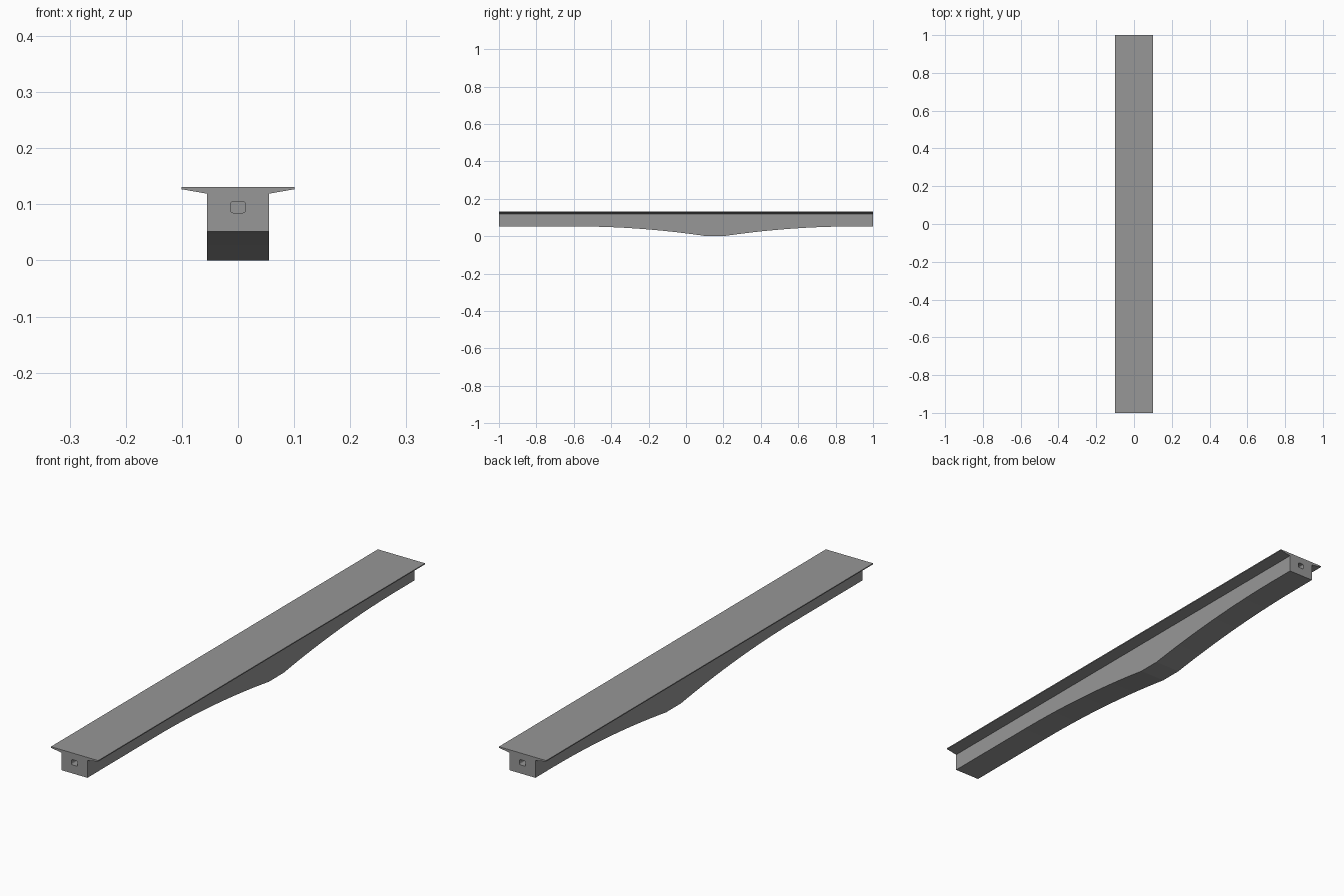
import bpy, bmesh, math

if "Cube" in bpy.data.objects:
    bpy.data.objects.remove(bpy.data.objects["Cube"])

TOP, TIP, ROOT, END_Z = 0.131, 0.127, 0.119, 0.052
HALF_DECK, HALF_BOX = 0.101, 0.055
PIER_A, PIER_B, HAUNCH = 0.11, 0.20, 0.70


def soffit(y):
    """Underside height: level ends, parabolic haunches, flat pier seat."""
    d = max(PIER_A - y, y - PIER_B, 0)
    t = max(0, 1 - d / HAUNCH)
    return END_Z * (1 - t * t)


# Dark concrete grey
concrete = bpy.data.materials.new("concrete")
concrete.diffuse_color = (0.31, 0.31, 0.31, 1)
concrete.use_nodes = True
concrete.node_tree.nodes["Principled BSDF"].inputs["Base Color"].default_value = concrete.diffuse_color


def loft(name, sections):
    """Skin matching closed sections and cap both ends."""
    bm = bmesh.new()
    rings = [[bm.verts.new(p) for p in s] for s in sections]
    n = len(rings[0])
    for a, b in zip(rings, rings[1:]):
        for i in range(n):
            j = (i + 1) % n
            bm.faces.new((a[i], a[j], b[j], b[i]))
    bm.faces.new(rings[0])
    bm.faces.new(rings[-1])
    bmesh.ops.recalc_face_normals(bm, faces=bm.faces)
    mesh = bpy.data.meshes.new(name)
    bm.to_mesh(mesh)
    bm.free()
    mesh.materials.append(concrete)
    obj = bpy.data.objects.new(name, mesh)
    bpy.context.collection.objects.link(obj)
    return obj


# Box girder with cantilevered deck wings
def girder_section(y):
    half = [(HALF_BOX, soffit(y)), (HALF_BOX, ROOT), (HALF_DECK, TIP), (HALF_DECK, TOP)]
    return [(x, y, z) for x, z in half] + [(-x, y, z) for x, z in reversed(half)]


steps = 16
stations = [-1.0]
stations += [PIER_A - HAUNCH * (1 - i / steps) for i in range(steps + 1)]
stations += [PIER_B + HAUNCH * i / steps for i in range(steps + 1)]
stations += [1.0]
girder = loft("bridge_girder", [girder_section(y) for y in stations])


# Rounded access openings in both end faces
def opening_section(y, hw=0.0135, hh=0.010, r=0.005):
    pts = []
    for k, (sx, sz) in enumerate([(1, 1), (-1, 1), (-1, -1), (1, -1)]):
        for i in range(5):
            a = math.pi / 2 * (k + i / 4)
            pts.append((sx * (hw - r) + r * math.cos(a), y,
                        0.095 + sz * (hh - r) + r * math.sin(a)))
    return pts


for side, label in ((-1, "front"), (1, "back")):
    cutter = loft(label + "_opening_cutter",
                  [opening_section(side * 1.05), opening_section(side * 0.90)])
    cutter.hide_render = True
    cutter.hide_set(True)
    mod = girder.modifiers.new(label + "_opening", 'BOOLEAN')
    mod.operation = 'DIFFERENCE'
    mod.solver = 'EXACT'
    mod.object = cutter
